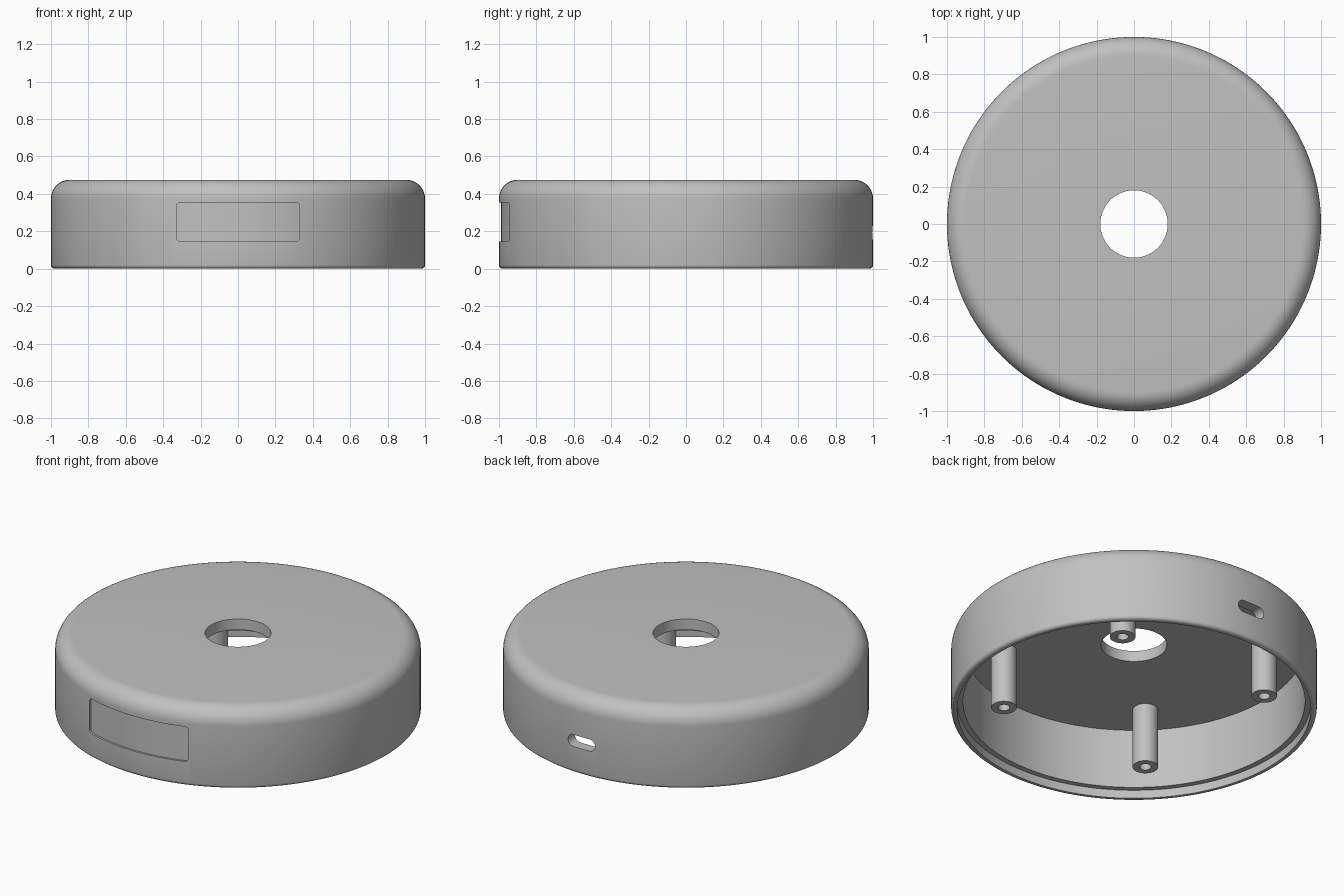
import bpy, bmesh
from math import pi, sin, cos, radians
from mathutils import Matrix

old = bpy.data.objects.get("Cube")
if old:
    bpy.data.objects.remove(old, do_unlink=True)

SEGMENTS = 160
LEDGE, CEILING, HEIGHT = 0.05, 0.41, 0.475

grey = bpy.data.materials.new("plain grey")
grey.use_nodes = True
colour = (0.53, 0.53, 0.53, 1)
grey.diffuse_color = colour
grey.node_tree.nodes["Principled BSDF"].inputs["Base Color"].default_value = colour


def finish(name, bm):
    """Turn a bmesh into a linked object."""
    bmesh.ops.remove_doubles(bm, verts=bm.verts, dist=1e-5)
    bmesh.ops.recalc_face_normals(bm, faces=bm.faces)
    mesh = bpy.data.meshes.new(name)
    bm.to_mesh(mesh)
    bm.free()
    mesh.materials.append(grey)
    obj = bpy.data.objects.new(name, mesh)
    bpy.context.collection.objects.link(obj)
    return obj


def arc(cx, cy, r, start, end, steps):
    angles = [radians(start + (end - start) * i / steps) for i in range(steps + 1)]
    return [(cx + r * cos(a), cy + r * sin(a)) for a in angles]


def lathe(name, profile, closed, steps):
    """Spin a (radius, height) profile about z."""
    bm = bmesh.new()
    vs = [bm.verts.new((r, 0, z)) for r, z in profile]
    pairs = list(zip(vs, vs[1:])) + ([(vs[-1], vs[0])] if closed else [])
    edges = [bm.edges.new(p) for p in pairs]
    bmesh.ops.spin(bm, geom=vs + edges, cent=(0, 0, 0), axis=(0, 0, 1),
                   angle=2 * pi, steps=steps)
    return finish(name, bm)


def rounded_prism(name, half_w, half_h, r, z, y0, y1):
    """Rounded rectangle facing y, extruded from y0 to y1."""
    w, h = half_w - r, half_h - r
    outline = []
    for i, (sx, sz) in enumerate([(1, 1), (-1, 1), (-1, -1), (1, -1)]):
        outline += arc(sx * w, z + sz * h, r, i * 90, i * 90 + 90, 8)
    bm = bmesh.new()
    face = bm.faces.new([bm.verts.new((x, y0, zz)) for x, zz in outline])
    out = bmesh.ops.extrude_face_region(bm, geom=[face])
    moved = [v for v in out["geom"] if isinstance(v, bmesh.types.BMVert)]
    bmesh.ops.translate(bm, verts=moved, vec=(0, y1 - y0, 0))
    return finish(name, bm)


def subtract(obj, cutter):
    """Cut one solid from another, then discard the cutter."""
    cutter.hide_render = True
    mod = obj.modifiers.new("cut", "BOOLEAN")
    mod.operation, mod.solver, mod.object = "DIFFERENCE", "EXACT", cutter
    bpy.context.view_layer.update()
    graph = bpy.context.evaluated_depsgraph_get()
    mesh = bpy.data.meshes.new_from_object(obj.evaluated_get(graph))
    obj.modifiers.clear()
    obj.data = mesh
    bpy.data.objects.remove(cutter, do_unlink=True)


def smooth(obj):
    bpy.ops.object.select_all(action="DESELECT")
    obj.select_set(True)
    bpy.context.view_layer.objects.active = obj
    bpy.ops.object.shade_smooth_by_angle(angle=radians(32))


# Round cover: rounded top edge, stepped rim below, central hole
profile = [(0.18, CEILING), (0.18, HEIGHT)]
profile += arc(0.9, HEIGHT - 0.1, 0.1, 90, 0, 10)
profile += arc(0.98, 0.02, 0.02, 0, -90, 4)
profile += [(0.967, 0), (0.967, LEDGE), (0.935, LEDGE), (0.935, CEILING)]
cover = lathe("round_cover", profile, True, SEGMENTS)

# Shallow curved label recess in the front wall
recess = rounded_prism("recess_cutter", 0.33, 0.105, 0.022, 0.25, -1.1, -0.8)
core = lathe("recess_core", [(0, -0.1), (0.988, -0.1), (0.988, 0.6), (0, 0.6)],
             False, SEGMENTS)
subtract(recess, core)
subtract(cover, recess)

# Cable slot through the back wall
subtract(cover, rounded_prism("slot_cutter", 0.09, 0.036, 0.0355, 0.193, 0.8, 1.1))
smooth(cover)

# Four hollow screw posts under the ceiling
post_profile = [(0, 0.3), (0.032, 0.3), (0.032, LEDGE), (0.07, LEDGE),
                (0.07, CEILING + 0.01), (0, CEILING + 0.01)]
for side, sx in (("left", 1), ("right", -1)):
    for end, sy in (("front", -1), ("back", 1)):
        post = lathe(f"screw_post_{end}_{side}", post_profile, False, 40)
        post.data.transform(Matrix.Translation((sx * 0.505, sy * 0.505, 0)))
        smooth(post)
